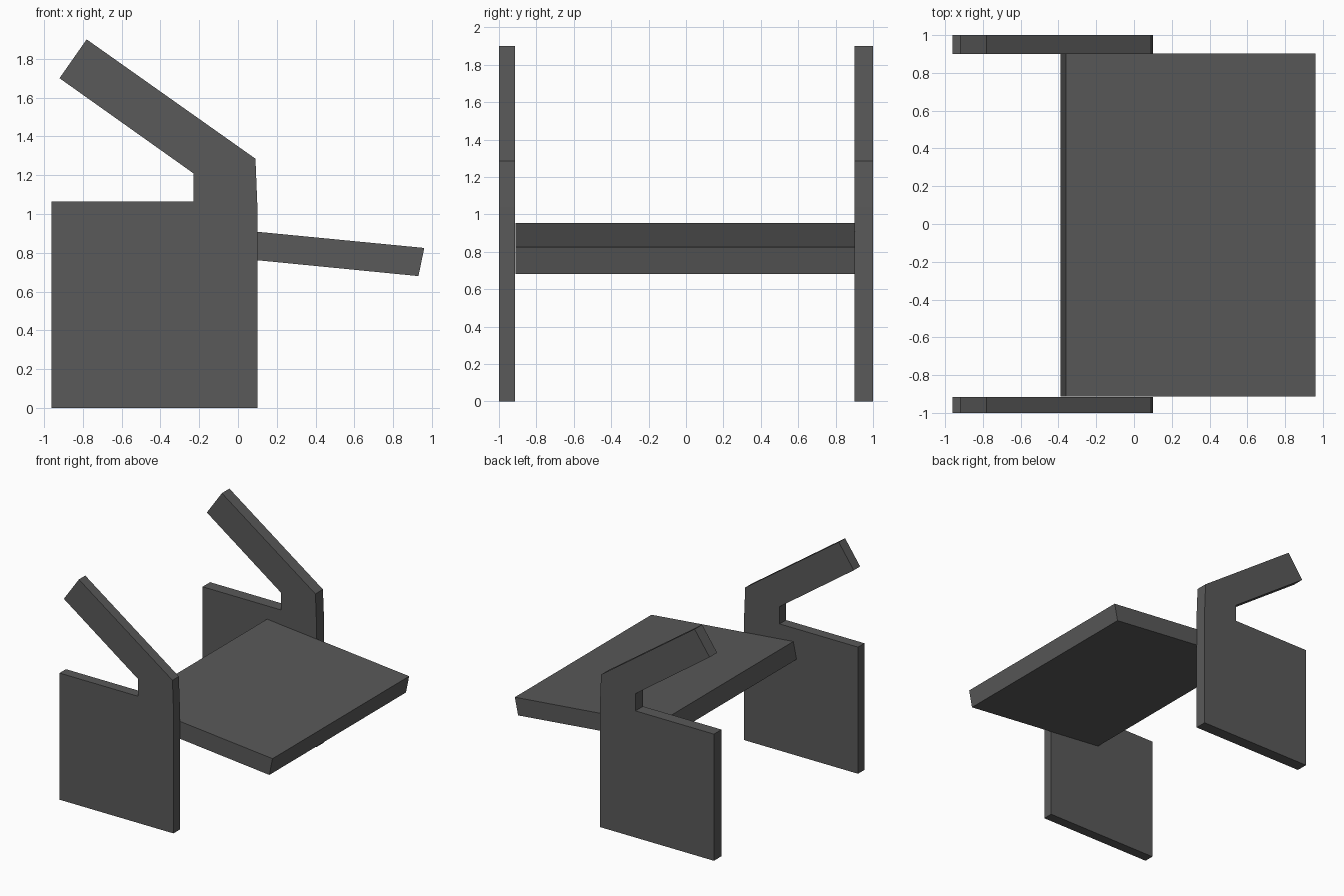
import bpy
import bmesh

if "Cube" in bpy.data.objects:
    bpy.data.objects.remove(bpy.data.objects["Cube"])

grey = bpy.data.materials.new("dark grey")
grey.diffuse_color = (0.1, 0.1, 0.1, 1)
grey.use_nodes = True
grey.node_tree.nodes["Principled BSDF"].inputs["Base Color"].default_value = grey.diffuse_color


def extrude_profile(name, points, y0, y1):
    """Extrude an (x, z) outline along y from y0 to y1."""
    bm = bmesh.new()
    face = bm.faces.new([bm.verts.new((x, y0, z)) for x, z in points])
    result = bmesh.ops.extrude_face_region(bm, geom=[face])
    verts = [v for v in result["geom"] if isinstance(v, bmesh.types.BMVert)]
    bmesh.ops.translate(bm, verts=verts, vec=(0, y1 - y0, 0))
    bmesh.ops.recalc_face_normals(bm, faces=bm.faces)
    mesh = bpy.data.meshes.new(name)
    bm.to_mesh(mesh)
    bm.free()
    mesh.materials.append(grey)
    obj = bpy.data.objects.new(name, mesh)
    bpy.context.collection.objects.link(obj)
    return obj


# Side panels: square base with a slanted arm rising from one corner
side = [(-0.96, 0), (0.10, 0), (0.10, 1.04), (0.09, 1.285), (-0.78, 1.90),
        (-0.92, 1.70), (-0.23, 1.21), (-0.23, 1.065), (-0.96, 1.065)]
extrude_profile("front_side_panel", side, -1.0, -0.915)
extrude_profile("back_side_panel", side, 0.90, 1.0)

# Tilted seat board held between the panels
seat = [(-0.39, 0.81), (0.93, 0.68), (0.96, 0.825), (-0.36, 0.953)]
extrude_profile("seat_board", seat, -0.912, 0.903)
